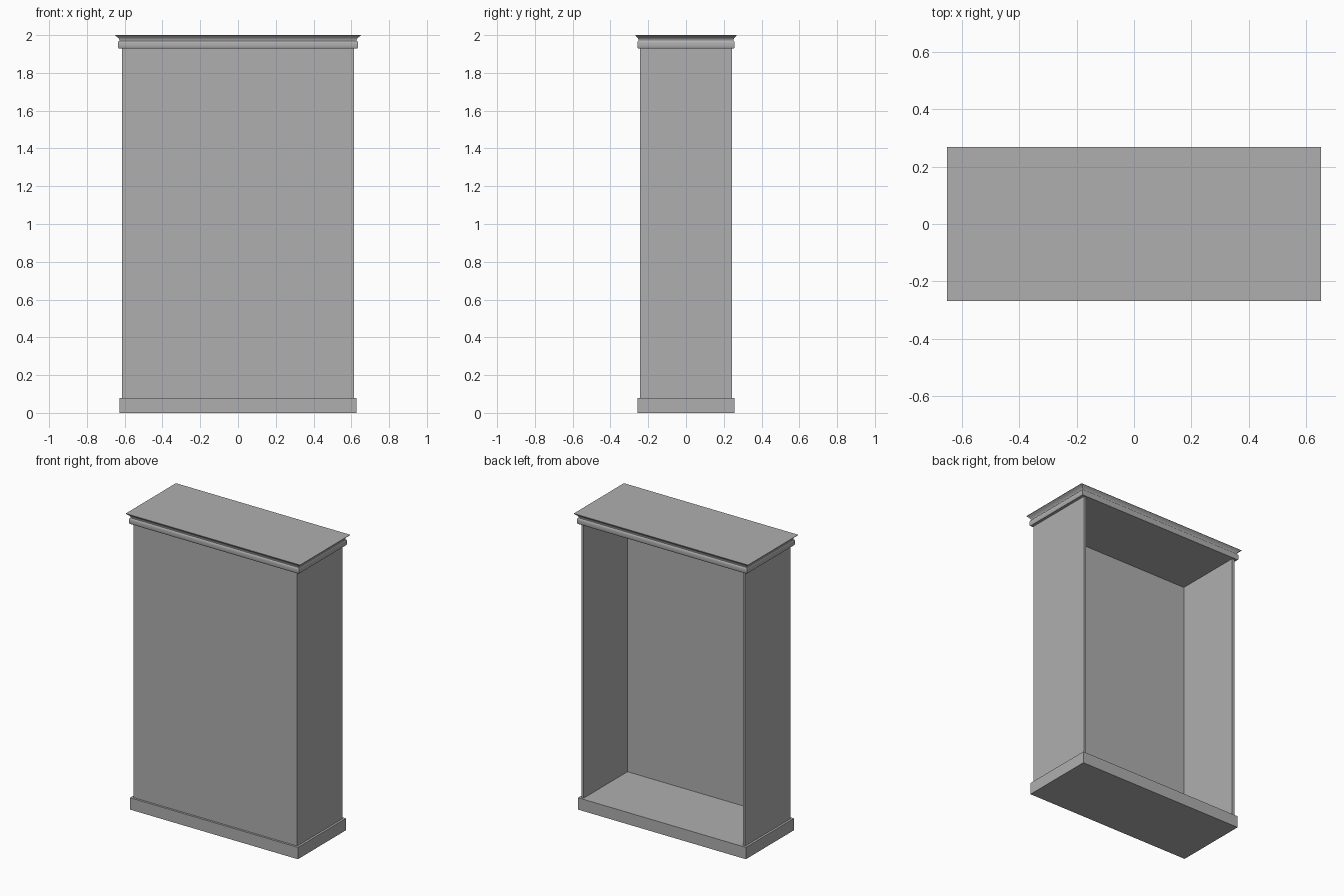
import bpy, bmesh

if "Cube" in bpy.data.objects:
    bpy.data.objects.remove(bpy.data.objects["Cube"])

grey = bpy.data.materials.new("mid_grey")
grey.diffuse_color = (0.43, 0.43, 0.43, 1)
grey.use_nodes = True
grey.node_tree.nodes["Principled BSDF"].inputs["Base Color"].default_value = grey.diffuse_color


def finish(name, bm):
    """Turn a bmesh into a named, coloured object."""
    bmesh.ops.recalc_face_normals(bm, faces=bm.faces)
    mesh = bpy.data.meshes.new(name)
    bm.to_mesh(mesh)
    bm.free()
    mesh.materials.append(grey)
    obj = bpy.data.objects.new(name, mesh)
    bpy.context.collection.objects.link(obj)
    return obj


def loft(name, rings):
    """Stack closed rings of 3D points and cap both ends."""
    bm = bmesh.new()
    loops = [[bm.verts.new(p) for p in ring] for ring in rings]
    n = len(loops[0])
    for a, b in zip(loops, loops[1:]):
        for i in range(n):
            j = (i + 1) % n
            bm.faces.new((a[i], a[j], b[j], b[i]))
    bm.faces.new(loops[0])
    bm.faces.new(loops[-1])
    return finish(name, bm)


def rect(x, y, z):
    return [(-x, -y, z), (x, -y, z), (x, y, z), (-x, y, z)]


# Plinth, whose top is the cabinet floor
loft("plinth", [rect(0.628, 0.257, 0.0), rect(0.628, 0.257, 0.08)])

# Carcass: front panel and two sides, open at the back
X, Y, T = 0.613, 0.243, 0.017
half = [(X, -Y), (X, Y), (X - T, Y), (X - T, -Y + T)]
outline = half + [(-x, y) for x, y in reversed(half)]
loft("carcass", [[(x, y, z) for x, y in outline] for z in (0.08, 1.93)])

# Crown moulding: rounded bead, narrow neck, flared cove and flat top
crown_profile = [
    (0.632, 0.254, 1.930), (0.635, 0.257, 1.936), (0.636, 0.258, 1.943),
    (0.636, 0.258, 1.957), (0.635, 0.257, 1.963), (0.632, 0.254, 1.968),
    (0.627, 0.251, 1.970), (0.627, 0.251, 1.974), (0.630, 0.253, 1.980),
    (0.636, 0.257, 1.987), (0.644, 0.263, 1.993), (0.652, 0.268, 1.998),
    (0.652, 0.268, 2.000),
]
crown = loft("crown_moulding", [rect(*p) for p in crown_profile])
bpy.context.view_layer.objects.active = crown
crown.select_set(True)
bpy.ops.object.shade_smooth_by_angle(angle=0.52)
